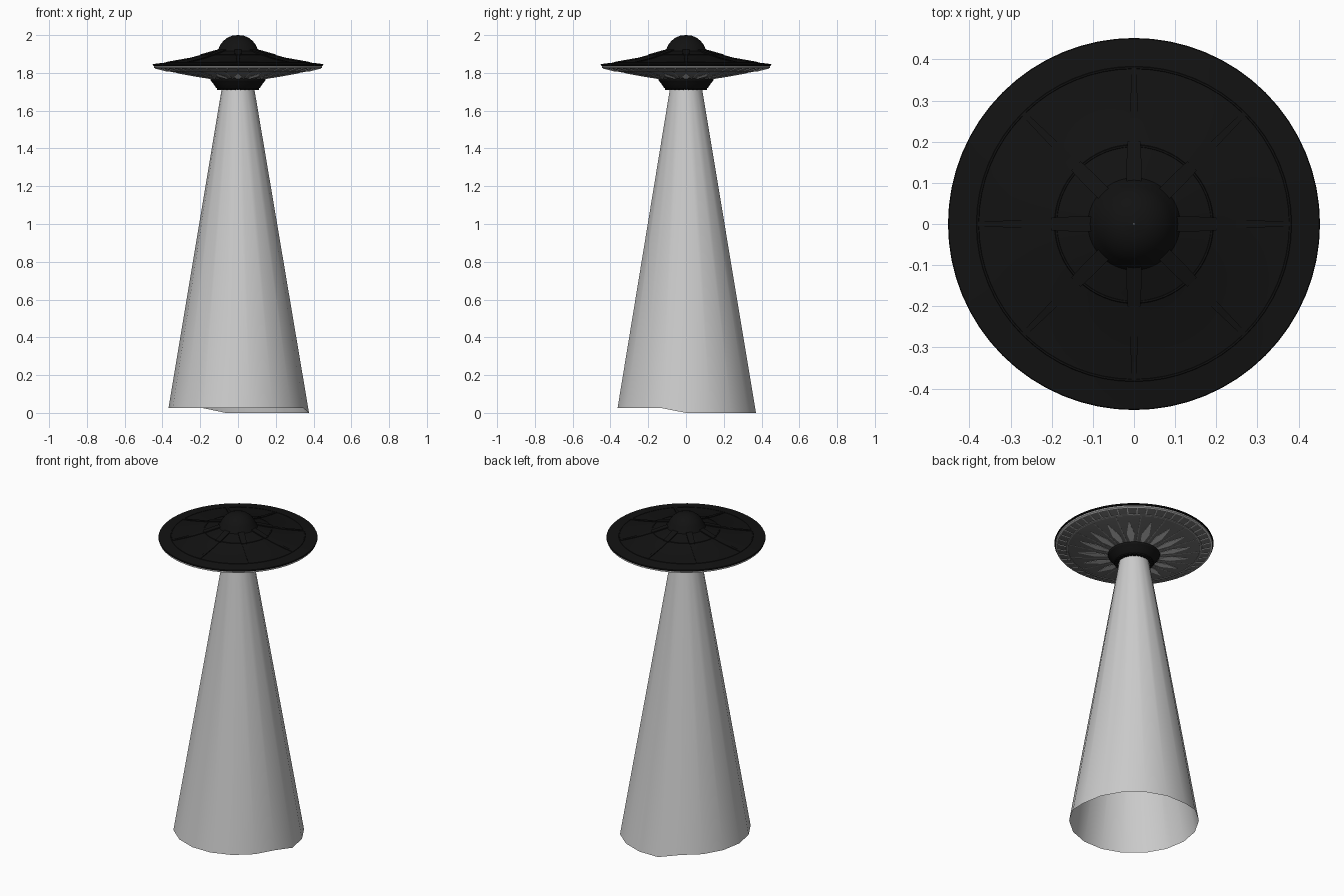
import bpy, math
from math import cos, sin, pi

if "Cube" in bpy.data.objects:
    bpy.data.objects.remove(bpy.data.objects["Cube"])


def material(name, v):
    m = bpy.data.materials.new(name)
    m.diffuse_color = (v, v, v, 1)
    m.use_nodes = True
    m.node_tree.nodes["Principled BSDF"].inputs["Base Color"].default_value = m.diffuse_color
    return m


BLACK = material("black_hull", 0.006)
DARK = material("dark_panel", 0.16)
MID = material("mid_panel", 0.3)


def make(name, verts, faces, mat=None, angle=30):
    me = bpy.data.meshes.new(name)
    me.from_pydata(verts, [], faces)
    ob = bpy.data.objects.new(name, me)
    bpy.context.collection.objects.link(ob)
    if mat:
        me.materials.append(mat)
    bpy.ops.object.select_all(action='DESELECT')
    bpy.context.view_layer.objects.active = ob
    ob.select_set(True)
    bpy.ops.object.mode_set(mode='EDIT')
    bpy.ops.mesh.select_all(action='SELECT')
    bpy.ops.mesh.remove_doubles(threshold=1e-5)
    bpy.ops.mesh.normals_make_consistent(inside=False)
    bpy.ops.object.mode_set(mode='OBJECT')
    bpy.ops.object.shade_smooth_by_angle(angle=math.radians(angle))
    return ob


def lathe(name, profile, mat=None, n=64):
    verts = [(r * cos(2 * pi * i / n), r * sin(2 * pi * i / n), z)
             for r, z in profile for i in range(n)]
    faces = [(k * n + i, k * n + (i + 1) % n, (k + 1) * n + (i + 1) % n, (k + 1) * n + i)
             for k in range(len(profile) - 1) for i in range(n)]
    return make(name, verts, faces, mat)


def height(profile, r):
    for (r0, z0), (r1, z1) in zip(profile, profile[1:]):
        if r0 <= r <= r1:
            return z0 + (z1 - z0) * (r - r0) / (r1 - r0)
    return profile[-1][1]


def radial_bars(name, surface, stations, lift, count, mat=None, offset=0.0):
    """Bars lying on a lathed surface; stations are (radius, half width)."""
    verts, faces = [], []
    m = len(stations)
    for c in range(count):
        a = 2 * pi * (c + offset) / count
        base = len(verts)
        for r, w in stations:
            z = height(surface, r)
            for s, dz in ((-w, lift), (w, lift), (w, -lift), (-w, -lift)):
                verts.append((r * cos(a) - s * sin(a), r * sin(a) + s * cos(a), z + dz))
        for k in range(m - 1):
            p = base + 4 * k
            faces += [(p + j, p + (j + 1) % 4, p + 4 + (j + 1) % 4, p + 4 + j) for j in range(4)]
        e = base + 4 * (m - 1)
        faces += [(base, base + 1, base + 2, base + 3), (e, e + 1, e + 2, e + 3)]
    return make(name, verts, faces, mat)


# Saucer upper shell and dome
top = [(0.09, 1.922), (0.12, 1.915), (0.17, 1.90), (0.25, 1.878), (0.33, 1.862),
       (0.38, 1.855), (0.45, 1.847)]
lathe("upper_shell", top + [(0.452, 1.843), (0.45, 1.838), (0.42, 1.836)], BLACK)
lathe("dome", [(0.001, 2.0), (0.03, 1.997), (0.055, 1.987), (0.077, 1.97), (0.093, 1.95),
               (0.102, 1.93), (0.112, 1.917), (0.115, 1.905)], BLACK)

# Raised ribs and ring seams on the upper shell
radial_bars("upper_ribs", top, [(0.10, 0.012), (0.17, 0.012), (0.25, 0.010), (0.38, 0.006)],
            0.003, 8, BLACK)
radial_bars("rib_brackets", top, [(0.105, 0.018), (0.15, 0.018), (0.20, 0.016)], 0.006, 8, BLACK)
for name, r in (("inner_seam", 0.19), ("outer_seam", 0.38)):
    z = height(top, r)
    lathe(name, [(r - 0.004, z - 0.001), (r - 0.002, z + 0.002),
                 (r + 0.002, z + 0.002), (r + 0.004, z - 0.002)], BLACK)

# Saucer underside
low = [(0.13, 1.768), (0.16, 1.771), (0.25, 1.786), (0.33, 1.801), (0.38, 1.811), (0.44, 1.826)]
lathe("lower_shell", low, DARK)
lathe("lower_rim", [(0.437, 1.824), (0.446, 1.828), (0.446, 1.835), (0.43, 1.838)])
lathe("underside_ring", [(0.374, 1.811), (0.376, 1.807), (0.384, 1.809), (0.386, 1.814)], MID)
radial_bars("rim_teeth", low, [(0.386, 0.003), (0.436, 0.003)], 0.003, 48)
radial_bars("light_panels", low, [(0.15, 0.009), (0.22, 0.022), (0.32, 0.002)], 0.002, 16)
radial_bars("panel_seams", low, [(0.15, 0.003), (0.376, 0.003)], 0.002, 16, MID, 0.5)

# Collar beneath the saucer
lathe("collar", [(0.12, 1.78), (0.147, 1.772), (0.145, 1.76), (0.13, 1.742), (0.117, 1.722),
                 (0.108, 1.716), (0.085, 1.716), (0.08, 1.74)], BLACK)
radial_bars("collar_teeth", [(0.08, 1.716), (0.12, 1.716)], [(0.088, 0.008), (0.11, 0.009)],
            0.006, 28, BLACK)

# Open light beam, its hem dipping over one quarter
N = 18
verts = [(0.084 * cos(2 * pi * i / N), 0.084 * sin(2 * pi * i / N), 1.73) for i in range(N)]
for i in range(N):
    r, z = (0.376, 0.0) if i <= 5 else (0.368, 0.025)
    verts.append((r * cos(2 * pi * i / N), r * sin(2 * pi * i / N), z))
make("light_beam", verts, [(i, (i + 1) % N, N + (i + 1) % N, N + i) for i in range(N)])
